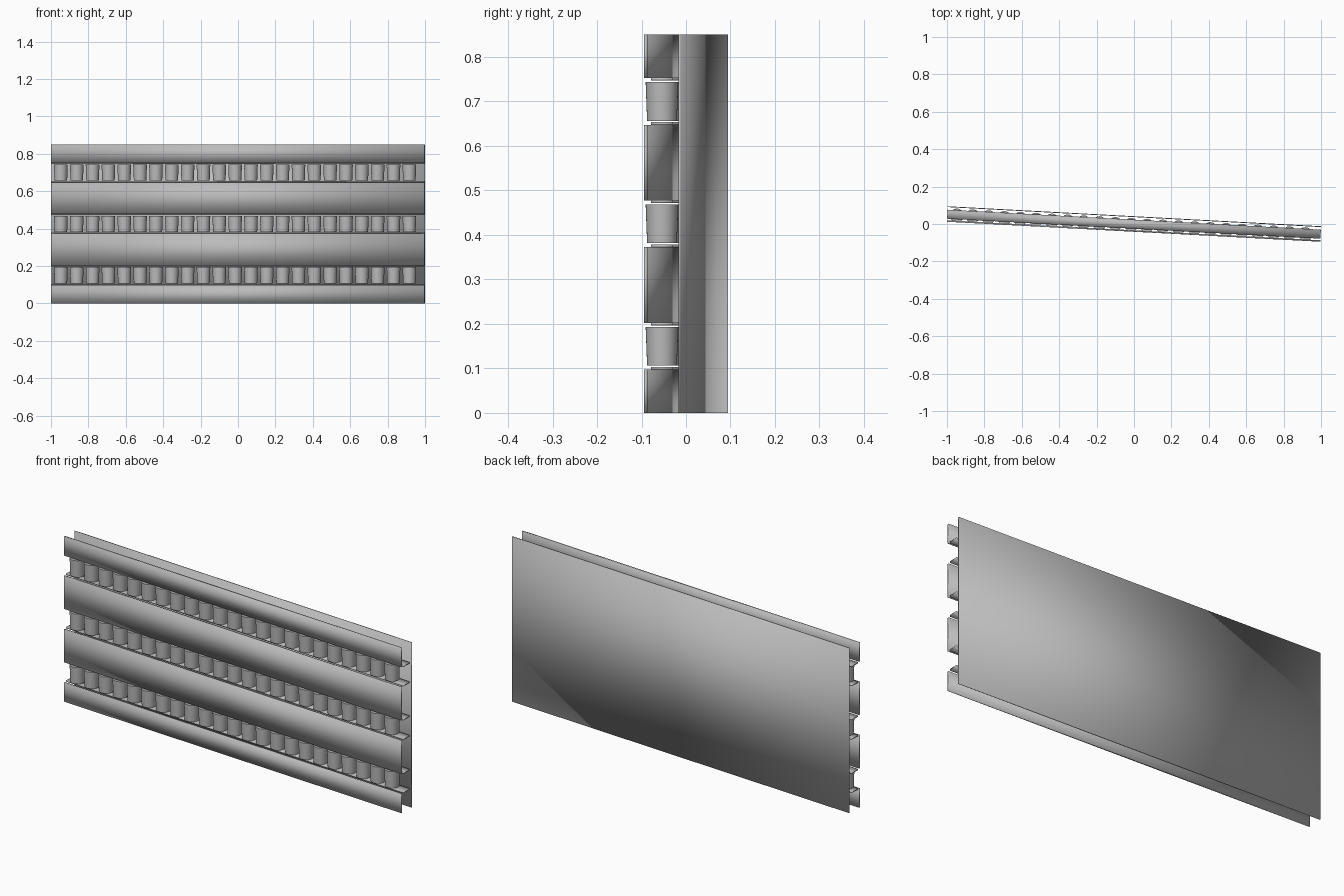
import bpy, bmesh, math
from mathutils import Matrix

if "Cube" in bpy.data.objects:
    bpy.data.objects.remove(bpy.data.objects["Cube"])

TILT = Matrix.Rotation(math.radians(-3.06), 4, 'Z')   # whole panel is turned slightly
ROWS = (0.15, 0.425, 0.70)                            # roller row centre heights

grey = bpy.data.materials.new("plain grey")
grey.diffuse_color = (0.5, 0.5, 0.5, 1)
grey.use_nodes = True
grey.node_tree.nodes["Principled BSDF"].inputs["Base Color"].default_value = grey.diffuse_color


def finish(name, bm):
    bm.transform(TILT)
    for f in bm.faces:
        f.smooth = True
    mesh = bpy.data.meshes.new(name)
    bm.to_mesh(mesh)
    bm.free()
    mesh.materials.append(grey)
    obj = bpy.data.objects.new(name, mesh)
    bpy.context.collection.objects.link(obj)
    return obj


def slab(name, y0, y1, z0, z1, length=1.999):
    bm = bmesh.new()
    size = Matrix.Diagonal((length, y1 - y0, z1 - z0, 1))
    place = Matrix.Translation((0, (y0 + y1) / 2, (z0 + z1) / 2))
    bmesh.ops.create_cube(bm, size=1, matrix=place @ size)
    return finish(name, bm)


# Solid back sheet
slab("back_sheet", 0.037, 0.0415, 0, 0.85)

# Front boards between the roller rows
edges = [0] + [z + s * 0.0525 for z in ROWS for s in (-1, 1)] + [0.85]
for i in range(0, len(edges), 2):
    slab(f"front_board_{i // 2 + 1}", -0.0415, -0.0335, edges[i], edges[i + 1])

for n, z in enumerate(ROWS, 1):
    # Thin rails above and below each row
    for label, s in (("lower", -1), ("upper", 1)):
        slab(f"{label}_rail_{n}", -0.025, 0.023, z + s * 0.05 - 0.0035, z + s * 0.05 + 0.0035)

    # Row of tapered rollers
    bm = bmesh.new()
    for i in range(23):
        place = Matrix.Translation((-0.948 + i * 0.0848, -0.005, z))
        bmesh.ops.create_cone(bm, cap_ends=True, segments=32, radius1=0.0335,
                              radius2=0.0368, depth=0.087, matrix=place)
    rollers = finish(f"rollers_{n}", bm)
    bpy.ops.object.select_all(action='DESELECT')
    rollers.select_set(True)
    bpy.context.view_layer.objects.active = rollers
    bpy.ops.object.shade_smooth_by_angle(angle=math.radians(40))
